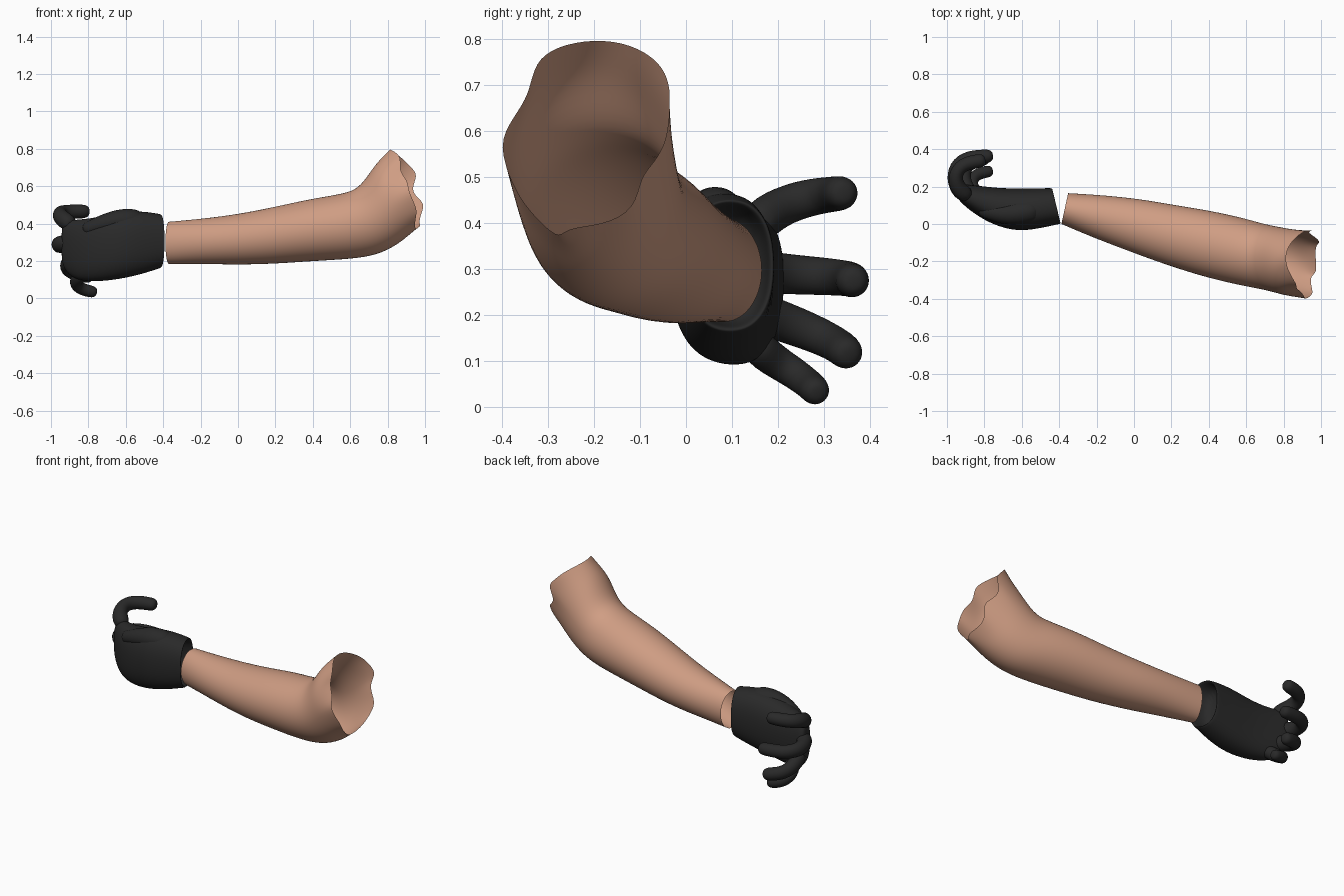
import bpy, bmesh
from math import sin, cos, pi
from mathutils import Vector

cube = bpy.data.objects.get("Cube")
if cube:
    bpy.data.objects.remove(cube)


def material(name, rgb):
    mat = bpy.data.materials.new(name)
    mat.use_nodes = True
    mat.diffuse_color = (*rgb, 1)
    mat.node_tree.nodes["Principled BSDF"].inputs["Base Color"].default_value = (*rgb, 1)
    return mat


SKIN = material("warm skin", (0.63, 0.34, 0.23))
GLOVE = material("black glove", (0.022, 0.022, 0.022))


def loft(name, rings, mat, cap_start=False, cap_end=False):
    """Skin a list of equal-length point rings and smooth the result."""
    bm = bmesh.new()
    loops = [[bm.verts.new(p) for p in ring] for ring in rings]
    count = len(loops[0])
    for a, b in zip(loops, loops[1:]):
        for i in range(count):
            j = (i + 1) % count
            bm.faces.new((a[i], a[j], b[j], b[i]))
    if cap_start:
        bm.faces.new(loops[0])
    if cap_end:
        bm.faces.new(loops[-1])
    bmesh.ops.recalc_face_normals(bm, faces=bm.faces)
    for face in bm.faces:
        face.smooth = True
    mesh = bpy.data.meshes.new(name)
    bm.to_mesh(mesh)
    bm.free()
    mesh.materials.append(mat)
    obj = bpy.data.objects.new(name, mesh)
    bpy.context.collection.objects.link(obj)
    sub = obj.modifiers.new("smooth", "SUBSURF")
    sub.levels = sub.render_levels = 2
    return obj


def oval(count, top, bottom, y_low, y_high, lean=0.0, square=1.0):
    """Oval ring between a top and a bottom (x, z) point, leaning in x along y."""
    top, bottom = Vector(top), Vector(bottom)
    mid, half = (top + bottom) / 2, (top - bottom) / 2
    grow = 1.015
    ring = []
    for i in range(count):
        a = 2 * pi * i / count
        c, s = [abs(v) ** square * (1 if v > 0 else -1) * grow for v in (cos(a), sin(a))]
        dy = s * (y_high - y_low) / 2
        xz = mid + half * c
        ring.append((xz.x + lean * dy, (y_low + y_high) / 2 + dy, xz.y))
    return ring


def digit(name, points, radii, sides=8):
    """Rounded finger swept along a bent path."""
    path = [Vector(p) for p in points]
    tip_dir = (path[-1] - path[-2]).normalized()
    radii = list(radii)
    # rounded tip
    end, r = path[-1], radii[-1]
    path += [end + tip_dir * r * 0.6, end + tip_dir * r * 0.95]
    radii += [r * 0.85, r * 0.45]
    rings = []
    for i, p in enumerate(path):
        tangent = (path[min(i + 1, len(path) - 1)] - path[max(i - 1, 0)]).normalized()
        side = tangent.cross(Vector((0, 0, 1))).normalized()
        up = side.cross(tangent)
        r = radii[i] * 1.08
        rings.append([p + r * (side * cos(2 * pi * k / sides) + up * sin(2 * pi * k / sides))
                      for k in range(sides)])
    return loft(name, rings, GLOVE, True, True)


# Torn edge of the upper arm, from the top round through +y
torn_edge = [
    (.805, -.2, .8), (.82, -.12, .79), (.88, -.055, .75), (.925, -.035, .7),
    (.965, -.035, .66), (.92, -.04, .58), (.97, -.07, .53), (1, -.1, .5),
    (.97, -.11, .43), (.97, -.18, .395), (.98, -.265, .39), (.94, -.275, .36),
    (.95, -.345, .43), (.96, -.375, .48), (.91, -.41, .57), (.91, -.375, .63),
    (.86, -.34, .68), (.875, -.33, .75), (.84, -.28, .785)]

# Forearm and elbow: top (x, z), bottom (x, z), y range, lean
arm_sections = [
    ((-.37, .41), (-.37, .185), 0, .165, .22),
    ((-.2, .425), (-.2, .185), -.07, .155, .22),
    ((0, .45), (0, .18), -.145, .135, .2),
    ((.2, .49), (.2, .185), -.22, .1, .15),
    ((.4, .535), (.4, .2), -.285, .07, .1),
    ((.57, .56), (.6, .21), -.33, .03, .05),
    ((.645, .59), (.74, .23), -.35, 0, 0),
    ((.7, .665), (.84, .28), -.37, -.015, 0),
    ((.745, .73), (.9, .325), -.385, -.025, 0)]
arm = [oval(len(torn_edge), *section) for section in arm_sections]
loft("forearm", arm + [torn_edge], SKIN)

# Glove body: hollow cuff, then the palm: x, z range, y range, lean
palm_sections = [
    (-.52, .2, .4, .03, .15, -.1),
    (-.46, .18, .43, .015, .175, -.2),
    (-.418, .175, .44, .012, .18, -.24),
    (-.412, .165, .45, .002, .19, -.24),
    (-.425, .16, .452, 0, .192, -.23),
    (-.5, .135, .465, -.02, .19, -.1),
    (-.6, .11, .465, -.038, .19, 0),
    (-.7, .095, .445, -.022, .19, 0),
    (-.8, .09, .425, .02, .2, 0),
    (-.88, .105, .42, .075, .21, 0),
    (-.925, .15, .41, .115, .215, 0),
    (-.945, .2, .38, .14, .2, 0)]
palm = [oval(20, (x, high), (x, low), y0, y1, lean, .85)
        for x, low, high, y0, y1, lean in palm_sections]
loft("glove_palm", palm, GLOVE, True, True)

# Curled fingers and the thumb resting along the top front
digits = {
    "index_finger": [(-.88, .14, .385), (-.945, .19, .43), (-.96, .26, .455),
                     (-.92, .32, .463), (-.83, .337, .465)],
    "middle_finger": [(-.89, .14, .3), (-.955, .2, .29), (-.965, .29, .285),
                      (-.91, .355, .28), (-.79, .362, .275)],
    "ring_finger": [(-.86, .14, .21), (-.91, .2, .19), (-.915, .28, .16),
                    (-.88, .33, .135), (-.81, .347, .12)],
    "little_finger": [(-.81, .14, .145), (-.865, .185, .105), (-.87, .235, .075),
                      (-.835, .27, .048), (-.785, .28, .037)]}
for name, points in digits.items():
    size = .036 if name == "little_finger" else .042
    digit(name, points, [size * f for f in (1.15, 1.08, 1, .93, .92)])
digit("thumb", [(-.5, .08, .41), (-.6, .06, .42), (-.7, .05, .405), (-.79, .07, .375)],
      [.06, .068, .055, .042])
